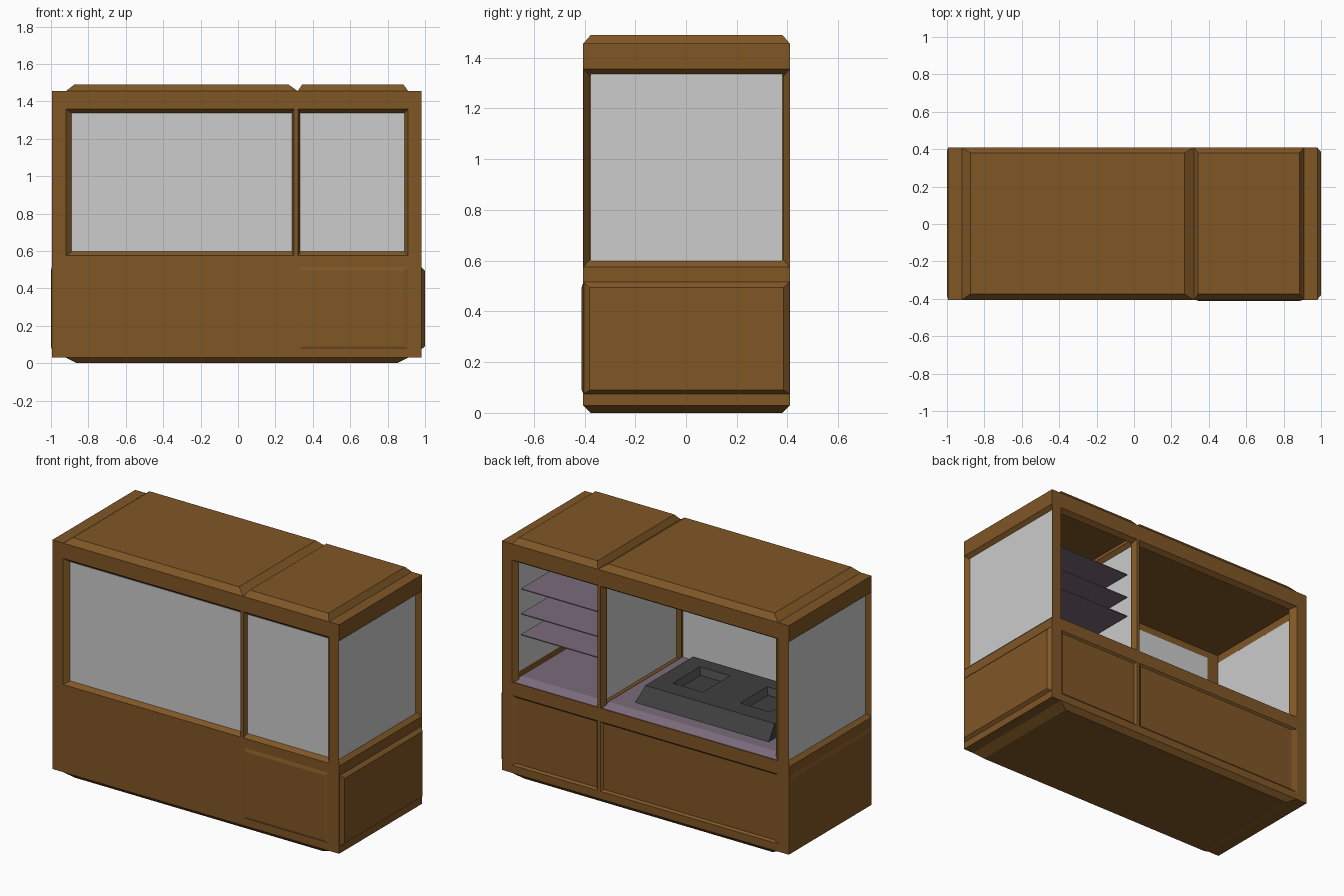
import bpy, bmesh

if "Cube" in bpy.data.objects:
    bpy.data.objects.remove(bpy.data.objects["Cube"])


def material(name, rgb):
    lin = [((c / 255 + 0.055) / 1.055) ** 2.4 for c in rgb]
    m = bpy.data.materials.new(name)
    m.diffuse_color = (*lin, 1)
    m.use_nodes = True
    m.node_tree.nodes["Principled BSDF"].inputs["Base Color"].default_value = m.diffuse_color
    return m


WOOD = material("brown_wood", (128, 87, 38))
GLASS = material("pale_glass", (204, 204, 204))
COUNTER = material("mauve_counter", (122, 106, 122))
IRON = material("dark_iron", (62, 62, 62))


def place(axis, a, b, d):
    return {"x": (d, a, b), "y": (a, d, b), "z": (a, b, d)}[axis]


def loop(bm, axis, r, d):
    a0, a1, b0, b1 = r
    return [bm.verts.new(place(axis, a, b, d))
            for a, b in ((a0, b0), (a1, b0), (a1, b1), (a0, b1))]


def bridge(bm, p, q):
    for i in range(4):
        j = (i + 1) % 4
        bm.faces.new((p[i], p[j], q[j], q[i]))


def finish(name, bm, mat):
    bmesh.ops.recalc_face_normals(bm, faces=bm.faces)
    me = bpy.data.meshes.new(name)
    bm.to_mesh(me)
    bm.free()
    me.materials.append(mat)
    bpy.context.collection.objects.link(bpy.data.objects.new(name, me))


def block(name, axis, r0, d0, r1, d1, mat=WOOD):
    """Solid between two rectangles (a0, a1, b0, b1) at depths d0 and d1."""
    bm = bmesh.new()
    p, q = loop(bm, axis, r0, d0), loop(bm, axis, r1, d1)
    bm.faces.new(p)
    bm.faces.new(q)
    bridge(bm, p, q)
    finish(name, bm, mat)


def frame(name, axis, out0, hole0, d0, out1, hole1, d1, mat=WOOD):
    """Rectangular wall with a bevelled opening."""
    bm = bmesh.new()
    o0, h0 = loop(bm, axis, out0, d0), loop(bm, axis, hole0, d0)
    o1, h1 = loop(bm, axis, out1, d1), loop(bm, axis, hole1, d1)
    for p, q in ((o0, h0), (o1, h1), (o0, o1), (h0, h1)):
        bridge(bm, p, q)
    finish(name, bm, mat)


XL, XR, YF, YB = -0.995, 0.98, -0.405, 0.41
SILL, TOP = 0.56, 1.455

# base and cabinet
block("base", "z", (-0.86, 0.85, -0.375, 0.38), 0, (-0.92, 0.91, YF, YB), 0.03)
r = (XL, XR, YF, 0.40)
block("cabinet", "z", r, 0.03, r, SILL)

# raised cabinet panels on the front and both ends
block("front_panel", "y", (0.324, 0.91, 0.075, 0.515), YF,
      (0.345, 0.885, 0.09, 0.495), -0.411)
for side, d0, d1 in (("right", XR, 1.0), ("left", XL, -1.0)):
    block(side + "_panel", "x", (-0.403, 0.408, 0.075, 0.515), d0,
          (-0.38, 0.385, 0.09, 0.495), d1)

# front and back walls, each with a wide and a narrow bay
bays = (("wide", (-0.965, 0.31), (-0.92, 0.30), (-0.885, 0.285)),
        ("narrow", (0.31, 0.95), (0.322, 0.91), (0.335, 0.885)))
for bay, o, h, g in bays:
    out = (*o, SILL, TOP)
    frame("front_window_frame_" + bay, "y", out, (*h, 0.575, 1.36), YF,
          out, (*g, 0.60, 1.335), -0.375)
    block("front_glass_" + bay, "y", (g[0] - 0.004, g[1] + 0.004, 0.597, 1.338), -0.381,
          (g[0] - 0.004, g[1] + 0.004, 0.597, 1.338), -0.376, GLASS)
    frame("back_opening_frame_" + bay, "y", out, (*h, 0.595, 1.355), YB,
          out, (*g, 0.59, 1.335), 0.38)
    # recessed cabinet doors at the back
    ends = (XL, o[1]) if bay == "wide" else (o[0], XR)
    low = (*ends, 0.03, SILL)
    frame("back_door_frame_" + bay, "y", low, (*h, 0.078, 0.512), YB,
          low, (*g, 0.092, 0.50), 0.399)
    # counter with a sloped back edge
    block("counter_" + bay, "z", (h[0], h[1], -0.37, 0.405), 0.592,
          (g[0], g[1], -0.37, 0.355), 0.62, COUNTER)

# end walls with full-width windows
for side, d0, d1, gx in (("right", XR, 0.95, 0.952), ("left", XL, -0.965, -0.967)):
    out = (YF, YB, SILL, TOP)
    frame(side + "_window_frame", "x", out, (-0.404, 0.409, 0.575, 1.355), d0,
          out, (-0.38, 0.385, 0.603, 1.33), d1)
    r = (-0.376, 0.381, 0.598, 1.335)
    block(side + "_glass", "x", r, gx, r, gx + (0.005 if d0 > 0 else -0.005), GLASS)

# glazed divider between the bays
out = (-0.376, 0.381, SILL, 1.39)
for side, d0 in (("left", 0.285), ("right", 0.335)):
    frame("divider_frame_" + side, "x", out, (-0.365, 0.37, 0.60, 1.36), d0,
          out, (-0.34, 0.345, 0.625, 1.335), 0.31)
r = (-0.345, 0.35, 0.62, 1.34)
block("divider_glass", "x", r, 0.307, r, 0.313, GLASS)

# roof slab and two raised roof panels
r = (-0.966, 0.951, -0.376, 0.381)
block("roof", "z", r, 1.38, r, TOP)
block("roof_panel_wide", "z", (-0.92, 0.32, YF, YB), TOP,
      (-0.875, 0.27, -0.375, 0.38), 1.49)
block("roof_panel_narrow", "z", (0.32, 0.91, YF, YB), TOP,
      (0.343, 0.885, -0.375, 0.38), 1.49)

# display shelves in the narrow bay
for i, z in enumerate((0.86, 0.99, 1.145)):
    r = (0.33, 0.905, -0.35, 0.33)
    block(f"shelf_{i + 1}", "z", r, z - 0.003, r, z + 0.003, COUNTER)

# griddle made of two halves, each with a sunken burner
for side, s in (("right", 1), ("left", -1)):
    def rect(x0, x1, y0, y1):
        xs = sorted((-0.305 + s * x0, -0.305 + s * x1))
        return (*xs, y0, y1)
    frame("griddle_" + side, "z", rect(0, 0.445, -0.27, 0.20),
          rect(0.128, 0.335, -0.18, 0.086), 0.70,
          rect(0, 0.46, -0.30, 0.28), rect(0.188, 0.275, -0.11, 0.016), 0.618, IRON)
    r = rect(0.15, 0.31, -0.16, 0.06)
    block("burner_" + side, "z", r, 0.64, r, 0.665, IRON)
